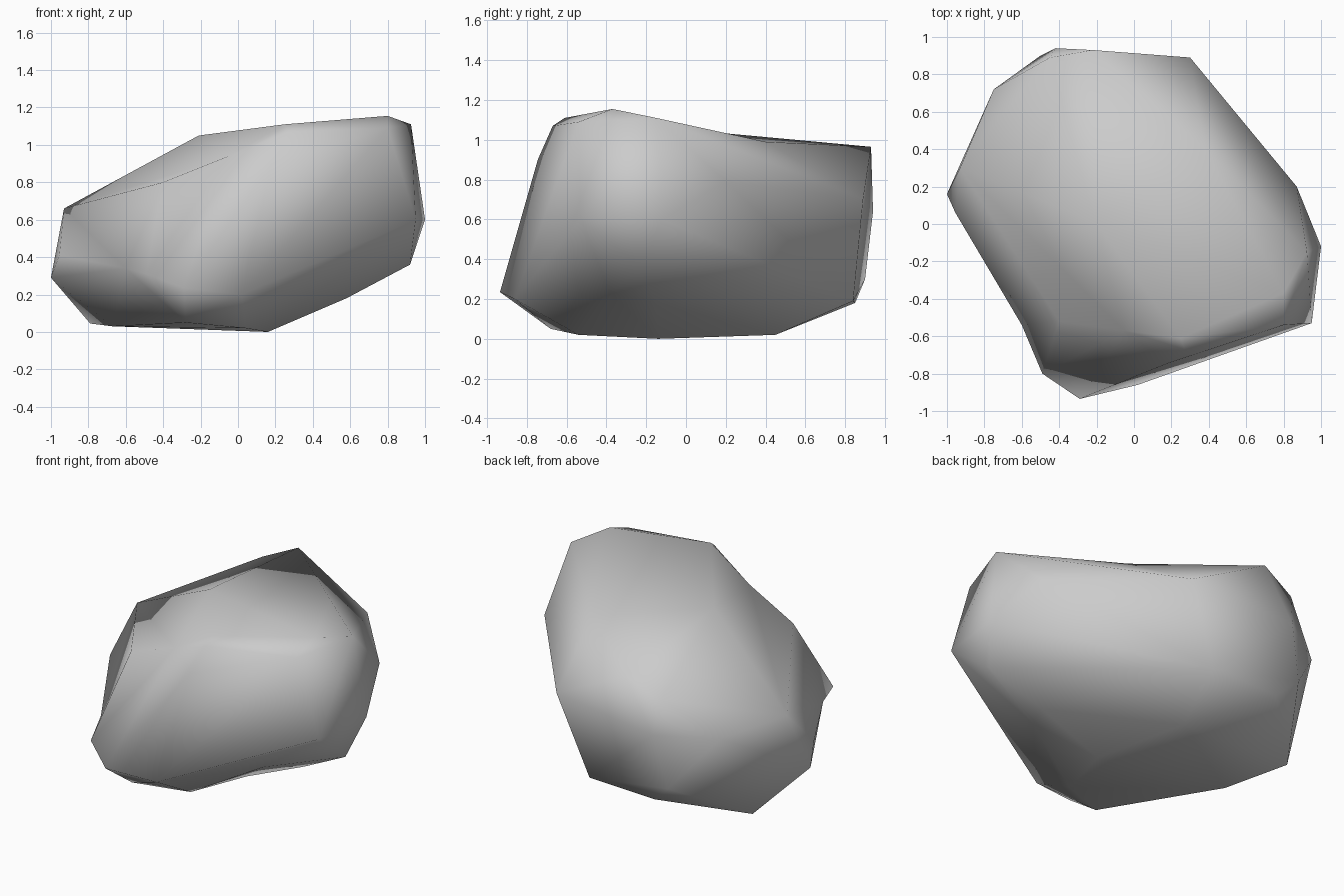
import bpy
import bmesh
from mathutils import Vector

if "Cube" in bpy.data.objects:
    bpy.data.objects.remove(bpy.data.objects["Cube"])

# Corner points of the boulder, grouped by side
upper_rim = [(.80, -.37, 1.155), (.925, -.15, 1.11), (.80, -.54, 1.09), (.25, -.61, 1.11),
             (.27, -.67, 1.07), (-.21, .01, 1.05), (-.40, -.52, .80), (-.93, .30, .66),
             (-.22, .93, .965), (-.45, .89, .86)]
waist = [(1, -.12, .60), (.95, -.53, .60), (.87, .20, .79), (.30, .89, .70),
         (-.42, .94, .64), (-.75, .72, .62), (-1, .16, .29), (-.955, .06, .41),
         (-.49, -.80, .31), (-.29, -.935, .235), (.18, -.745, .90)]
underside = [(.92, -.22, .36), (.58, -.15, .18), (.16, -.14, 0), (.04, -.54, .02),
             (-.28, -.68, .05), (.02, -.86, .2), (-.67, .03, .03), (-.79, .45, .045),
             (0, .45, .02), (-.37, .85, .18), (.10, .84, .19), (-.50, .90, .30)]

# Shallow hollows: final point, and how far outward it sits while the skin is made
hollows = [((-.60, -.54, .34), (-.06, -.04, 0)),
           ((-.05, -.57, .94), (-.03, -.06, .06)),
           ((.38, .40, .99), (.03, .03, .08)),
           ((.45, -.38, .23), (0, -.08, -.14))]

# Skin the corners into one faceted stone body, then press the hollows in
bm = bmesh.new()
for point in upper_rim + waist + underside:
    bm.verts.new(point)
pressed = [(bm.verts.new(Vector(p) + Vector(out)), p) for p, out in hollows]
bmesh.ops.convex_hull(bm, input=bm.verts)
for vert, point in pressed:
    vert.co = point
loose = [v for v in bm.verts if not v.link_faces]
bmesh.ops.delete(bm, geom=loose, context='VERTS')
bmesh.ops.recalc_face_normals(bm, faces=bm.faces)
for face in bm.faces:
    face.smooth = True
mesh = bpy.data.meshes.new("boulder")
bm.to_mesh(mesh)
bm.free()

# Plain grey stone
stone = bpy.data.materials.new("grey stone")
stone.use_nodes = True
colour = (.6, .6, .6, 1)
stone.diffuse_color = colour
stone.node_tree.nodes["Principled BSDF"].inputs["Base Color"].default_value = colour
mesh.materials.append(stone)

boulder = bpy.data.objects.new("boulder", mesh)
bpy.context.collection.objects.link(boulder)
